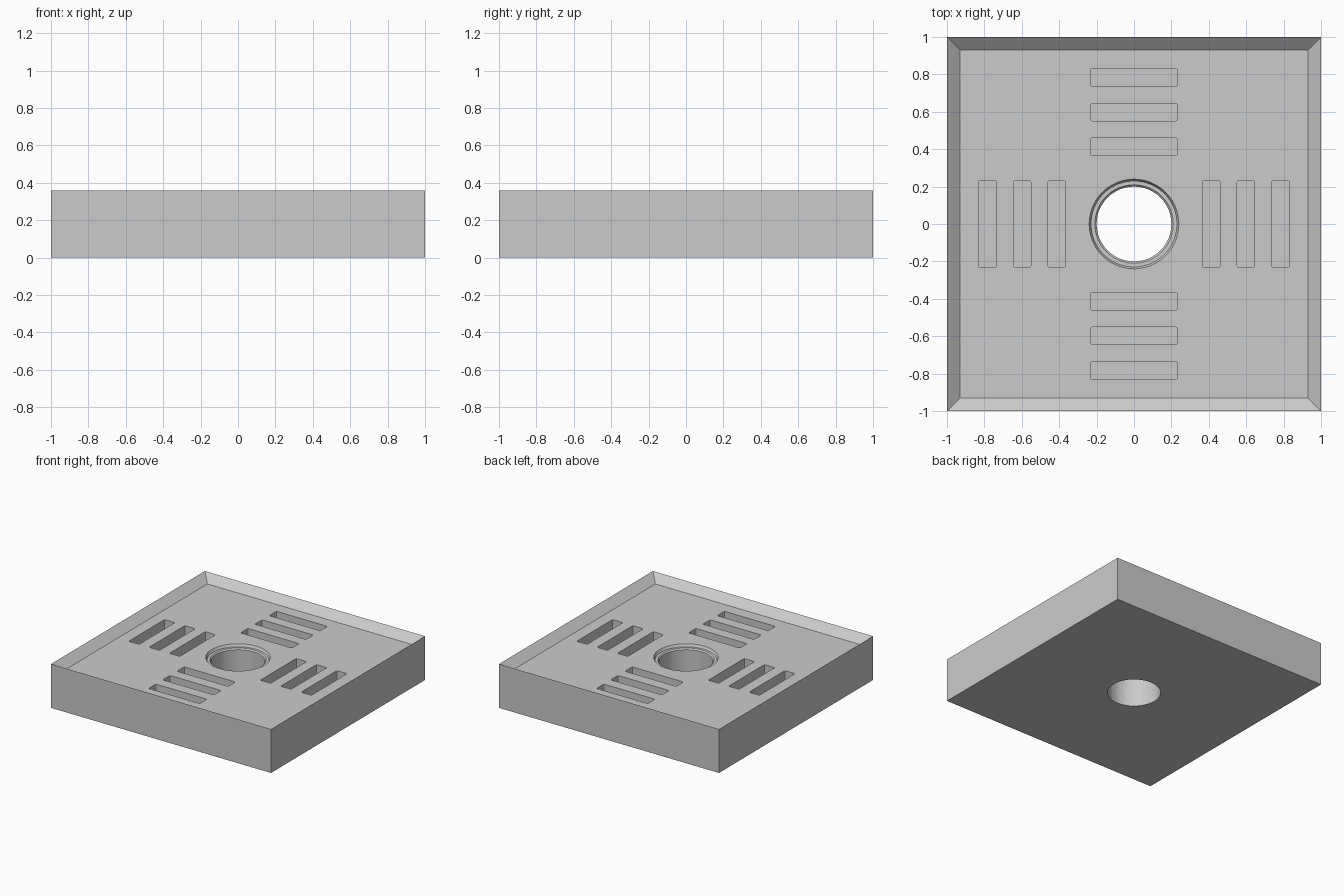
import bpy, bmesh, math
from mathutils import Matrix, Vector

if "Cube" in bpy.data.objects:
    bpy.data.objects.remove(bpy.data.objects["Cube"])

HEIGHT, FLOOR = 0.36, 0.30
grey = bpy.data.materials.new("light grey")
grey.diffuse_color = (0.6, 0.6, 0.6, 1)
grey.use_nodes = True
grey.node_tree.nodes["Principled BSDF"].inputs["Base Color"].default_value = grey.diffuse_color


def make_object(name, bm):
    bmesh.ops.recalc_face_normals(bm, faces=bm.faces)
    mesh = bpy.data.meshes.new(name)
    bm.to_mesh(mesh)
    bm.free()
    mesh.materials.append(grey)
    obj = bpy.data.objects.new(name, mesh)
    bpy.context.collection.objects.link(obj)
    return obj


# Square tray with a dished top and sharp rim
bm = bmesh.new()
bmesh.ops.create_cube(bm, size=1, matrix=Matrix.Translation((0, 0, HEIGHT / 2))
                      @ Matrix.Diagonal((2, 2, HEIGHT, 1)))
top = max(bm.faces, key=lambda f: f.calc_center_median().z)
bmesh.ops.inset_region(bm, faces=[top], thickness=0.1, depth=0)
for v in top.verts:
    v.co.z = FLOOR
tray = make_object("tray", bm)

# Slot cutters: three bars on each of the four sides, with slightly rounded corners
bm = bmesh.new()
for side in range(4):
    turn = Matrix.Rotation(side * math.pi / 2, 4, 'Z')
    for x in (0.413, 0.598, 0.783):
        new = bmesh.ops.create_cube(
            bm, size=1, matrix=turn @ Matrix.Translation((x, 0, FLOOR))
            @ Matrix.Diagonal((0.094, 0.465, 0.2, 1)))["verts"]
        upright = [e for e in {e for v in new for e in v.link_edges}
                   if abs(e.verts[0].co.z - e.verts[1].co.z) > 0.1]
        bmesh.ops.bevel(bm, geom=upright, offset=0.01, segments=2,
                        profile=0.5, affect='EDGES')
slots = make_object("slot_cutters", bm)

# Drain cutter: through hole with a stepped, chamfered seat
profile = [(0, -0.1), (0.2, -0.1), (0.2, 0.27), (0.21, 0.28), (0.23, 0.28),
           (0.24, FLOOR), (0.24, 0.5), (0, 0.5)]
bm = bmesh.new()
verts = [bm.verts.new((r, 0, z)) for r, z in profile]
edges = [bm.edges.new(p) for p in zip(verts, verts[1:])]
bmesh.ops.spin(bm, geom=verts + edges, cent=(0, 0, 0), axis=(0, 0, 1),
               angle=math.tau, steps=48, use_duplicate=False)
bmesh.ops.remove_doubles(bm, verts=bm.verts, dist=1e-4)
drain = make_object("drain_cutter", bm)

# Cut the openings, then discard the cutters
for cutter in (slots, drain):
    cutter.hide_render = True
    mod = tray.modifiers.new(cutter.name, 'BOOLEAN')
    mod.operation, mod.solver, mod.object = 'DIFFERENCE', 'EXACT', cutter
bpy.context.view_layer.update()
cut = bpy.data.meshes.new_from_object(
    tray.evaluated_get(bpy.context.evaluated_depsgraph_get()))
tray.modifiers.clear()
tray.data = cut
for cutter in (slots, drain):
    bpy.data.objects.remove(cutter)
